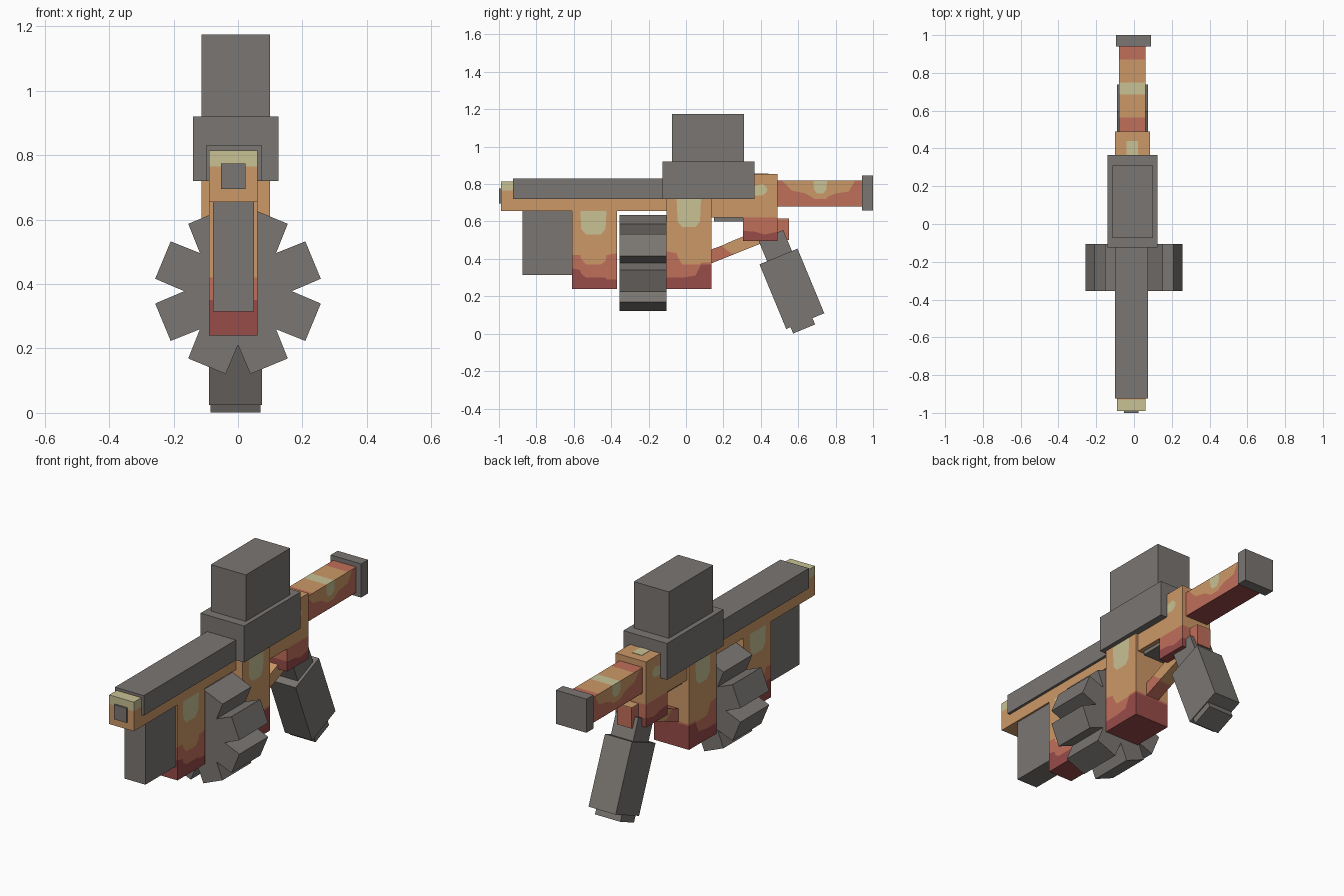
import bpy, bmesh, math

if "Cube" in bpy.data.objects:
    bpy.data.objects.remove(bpy.data.objects["Cube"])


def material(name, rgb):
    m = bpy.data.materials.new(name)
    lin = [((c / 255 + 0.055) / 1.055) ** 2.4 for c in rgb]
    m.diffuse_color = (*lin, 1)
    m.use_nodes = True
    m.node_tree.nodes["Principled BSDF"].inputs["Base Color"].default_value = m.diffuse_color
    return m


GREY = material("gunmetal grey", (122, 118, 114))
ORANGE = material("orange", (204, 152, 103))
YELLOW = material("pale yellow", (200, 193, 148))
CORAL = material("coral", (192, 110, 90))
RED = material("dark red", (151, 76, 73))
PALETTE = [RED, CORAL, ORANGE, YELLOW]
R, C, O, Y = range(4)


def finish(bm, name, mats):
    bmesh.ops.recalc_face_normals(bm, faces=bm.faces)
    me = bpy.data.meshes.new(name)
    bm.to_mesh(me)
    bm.free()
    for m in mats:
        me.materials.append(m)
    ob = bpy.data.objects.new(name, me)
    bpy.context.collection.objects.link(ob)
    return ob


def box(name, x, y, z, mat=GREY):
    """Axis-aligned box from (min, max) pairs."""
    bm = bmesh.new()
    bmesh.ops.create_cube(bm, size=1)
    for v in bm.verts:
        v.co = [sum(r) / 2 + c * (r[1] - r[0]) for r, c in zip((x, y, z), v.co)]
    return finish(bm, name, [mat])


def tilted_box(name, x, centre, size):
    """Box leaning back by the grip angle; centre and size are (y, z)."""
    ob = box(name, x, (-size[0] / 2, size[0] / 2), (-size[1] / 2, size[1] / 2))
    ob.location = (0, *centre)
    ob.rotation_euler.x = math.radians(22.5)
    return ob


def prism(name, points, y0, y1):
    """Extrude an x-z outline along y."""
    bm = bmesh.new()
    f = bm.faces.new([bm.verts.new((px, y0, pz)) for px, pz in points])
    ext = bmesh.ops.extrude_face_region(bm, geom=[f])["geom"]
    bmesh.ops.translate(bm, vec=(0, y1 - y0, 0),
                        verts=[v for v in ext if isinstance(v, bmesh.types.BMVert)])
    return finish(bm, name, [GREY])


def camo(name, x, colours, columns):
    """Block painted in wavy layers; each column is (y, layer heights from bottom to top)."""
    bm = bmesh.new()
    cache = {}

    def face(pts, colour):
        vs = []
        for p in pts:
            k = tuple(round(c, 4) for c in p)
            if k not in cache:
                cache[k] = bm.verts.new(k)
            if cache[k] not in vs:
                vs.append(cache[k])
        if len(vs) > 2:
            bm.faces.new(vs).material_index = colour

    x0, x1 = x
    for (ya, a), (yb, b) in zip(columns, columns[1:]):
        used = [i for i in range(len(colours)) if a[i + 1] > a[i] or b[i + 1] > b[i]]
        for i in used:
            for xx in x:
                face([(xx, ya, a[i]), (xx, yb, b[i]), (xx, yb, b[i + 1]), (xx, ya, a[i + 1])],
                     colours[i])
        full = [i for i in used if a[i + 1] > a[i] and b[i + 1] > b[i]]
        for lev, i in ((0, full[0]), (-1, full[-1])):
            face([(x0, ya, a[lev]), (x1, ya, a[lev]), (x1, yb, b[lev]), (x0, yb, b[lev])],
                 colours[i])
    for yy, h in (columns[0], columns[-1]):
        for i, c in enumerate(colours):
            if h[i + 1] > h[i]:
                face([(x0, yy, h[i]), (x1, yy, h[i]), (x1, yy, h[i + 1]), (x0, yy, h[i + 1])], c)
    return finish(bm, name, PALETTE)


# Grey upper parts
box("sight_box", (-0.113, 0.10), (-0.075, 0.31), (0.92, 1.175))
box("upper_housing", (-0.14, 0.125), (-0.125, 0.365), (0.72, 0.92))
box("barrel_cover", (-0.10, 0.075), (-0.925, -0.125), (0.72, 0.83))
box("muzzle", (-0.053, 0.023), (-1.0, -0.985), (0.695, 0.775))
box("butt_plate", (-0.095, 0.09), (0.94, 1.0), (0.66, 0.845))
box("front_magazine", (-0.078, 0.05), (-0.875, -0.61), (0.315, 0.655))
box("trigger_plate", (-0.08, 0.06), (0.15, 0.305), (0.60, 0.62))

# Toothed drum: eight straight teeth
outline = []
for k in range(8):
    for ang, rad in ((0, 0.167), (8.5, 0.26), (36.5, 0.26)):
        t = math.radians(45 * k + ang)
        outline.append((rad * math.cos(t), 0.378 + rad * math.sin(t)))
prism("toothed_drum", outline, -0.355, -0.105)

# Pistol grip
tilted_box("grip", (-0.09, 0.075), (0.566, 0.24), (0.22, 0.374))
tilted_box("grip_neck", (-0.075, 0.06), (0.484, 0.453), (0.144, 0.16))
tilted_box("grip_foot", (-0.085, 0.07), (0.62, 0.053), (0.127, 0.06))

# Painted barrel bar with a pale tip
camo("barrel_bar", (-0.09, 0.06), [O, Y], [
    (-0.99, (0.655, 0.765, 0.815)), (-0.93, (0.655, 0.765, 0.815)),
    (-0.90, (0.655, 0.815, 0.815)), (0.13, (0.655, 0.815, 0.815))])

# Painted blocks in front of and behind the drum
camo("front_block", (-0.09, 0.06), [R, C, O, Y], [
    (-0.61, (0.24, 0.35, 0.42, 0.655, 0.655)),
    (-0.565, (0.24, 0.34, 0.42, 0.655, 0.655)),
    (-0.56, (0.24, 0.32, 0.40, 0.56, 0.655)),
    (-0.535, (0.24, 0.30, 0.37, 0.53, 0.655)),
    (-0.455, (0.24, 0.30, 0.37, 0.53, 0.655)),
    (-0.43, (0.24, 0.30, 0.39, 0.56, 0.655)),
    (-0.425, (0.24, 0.29, 0.42, 0.655, 0.655)),
    (-0.37, (0.24, 0.29, 0.43, 0.655, 0.655))])
camo("rear_block", (-0.113, 0.10), [R, C, O, Y], [
    (-0.105, (0.24, 0.30, 0.44, 0.72, 0.72)),
    (-0.05, (0.24, 0.30, 0.43, 0.72, 0.72)),
    (-0.045, (0.24, 0.30, 0.41, 0.60, 0.72)),
    (-0.02, (0.24, 0.30, 0.37, 0.57, 0.72)),
    (0.05, (0.24, 0.31, 0.37, 0.57, 0.72)),
    (0.075, (0.24, 0.36, 0.37, 0.60, 0.72)),
    (0.08, (0.24, 0.37, 0.38, 0.72, 0.72)),
    (0.135, (0.24, 0.37, 0.38, 0.72, 0.72))])

# Receiver with a floating pale patch
lo, hi = 0.62, 0.855
camo("receiver", (-0.10, 0.085), [O, Y, O], [
    (0.13, (lo, 0.76, 0.76, hi)), (0.36, (lo, 0.76, 0.76, hi)),
    (0.366, (lo, 0.74, 0.79, hi)), (0.41, (lo, 0.74, 0.80, hi)),
    (0.43, (lo, 0.755, 0.785, hi)), (0.435, (lo, 0.77, 0.77, hi)),
    (0.49, (lo, 0.77, 0.77, hi))])
box("receiver_patch", (-0.04, 0.02), (0.36, 0.44), (0.85, 0.857), YELLOW)

# Painted stock tube
lo, hi = 0.68, 0.82
camo("stock_tube", (-0.08, 0.06), [R, C, O, Y], [
    (0.49, (lo, 0.684, hi, hi, hi)), (0.51, (lo, 0.684, hi, hi, hi)),
    (0.565, (lo, 0.684, 0.765, hi, hi)), (0.64, (lo, 0.684, 0.75, hi, hi)),
    (0.68, (lo, 0.684, 0.725, hi, hi)), (0.685, (lo, 0.684, 0.72, 0.77, hi)),
    (0.70, (lo, 0.684, 0.72, 0.75, hi)), (0.735, (lo, 0.684, 0.72, 0.75, hi)),
    (0.75, (lo, 0.684, 0.72, 0.77, hi)), (0.755, (lo, 0.684, 0.73, hi, hi)),
    (0.80, (lo, 0.684, 0.75, hi, hi)), (0.87, (lo, 0.684, 0.76, hi, hi)),
    (0.905, (lo, 0.684, hi, hi, hi)), (0.94, (lo, 0.684, hi, hi, hi))])

# Grip mount, rear tab and slanted strut
camo("grip_mount", (-0.10, 0.085), [R, C], [
    (0.305, (0.495, 0.55, 0.62)), (0.37, (0.495, 0.545, 0.62)),
    (0.42, (0.495, 0.53, 0.62)), (0.49, (0.495, 0.545, 0.62))])
camo("mount_tab", (-0.055, 0.035), [C, O], [
    (0.49, (0.50, 0.61, 0.615)), (0.55, (0.50, 0.61, 0.615))])
camo("strut", (-0.05, 0.03), [C, O], [
    (0.12, (0.37, 0.445, 0.445)), (0.19, (0.398, 0.47, 0.47)),
    (0.24, (0.418, 0.43, 0.493)), (0.27, (0.43, 0.43, 0.505)),
    (0.40, (0.482, 0.482, 0.557))])
